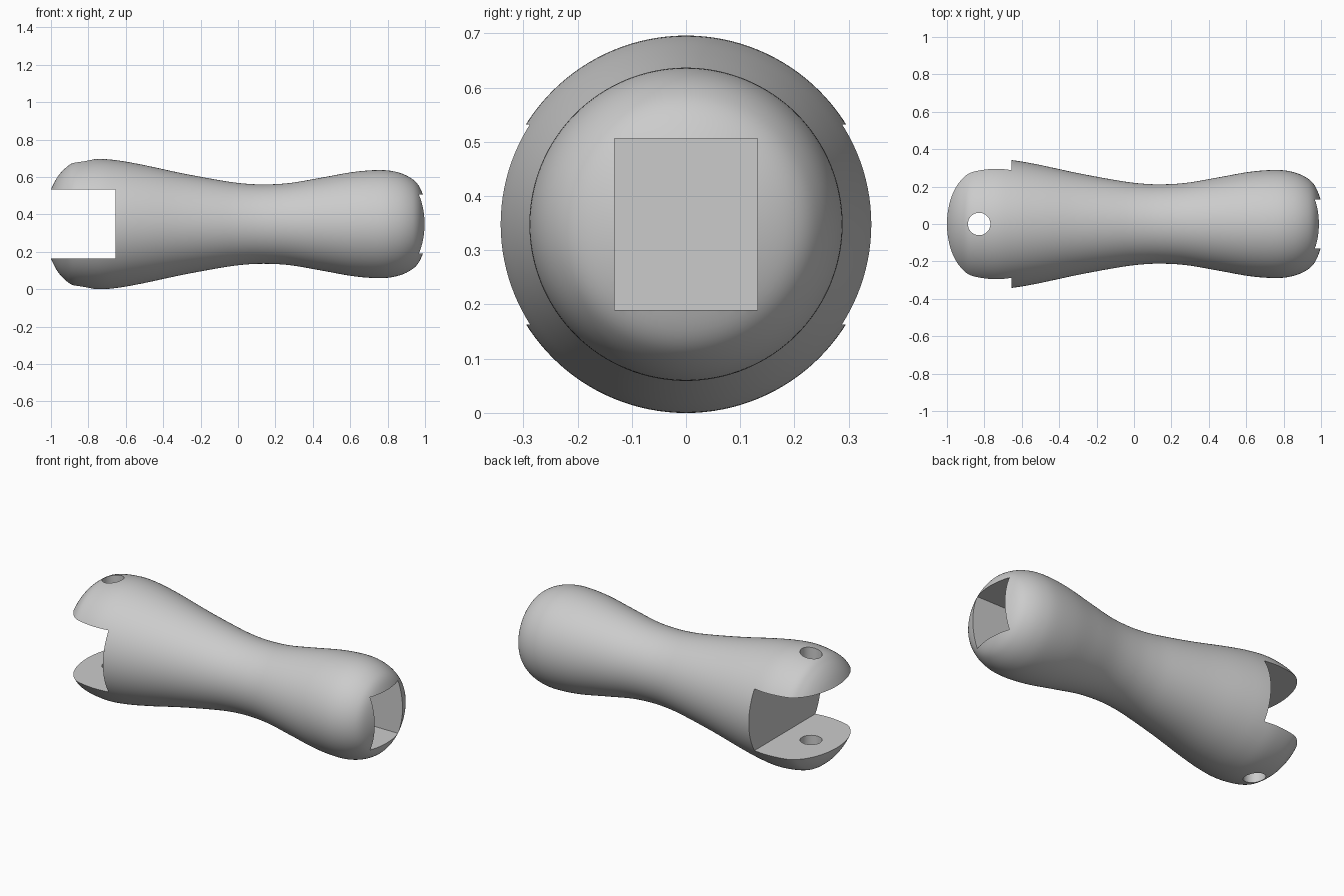
import bpy, math
from mathutils import Vector

cube = bpy.data.objects.get("Cube")
if cube:
    bpy.data.objects.remove(cube, do_unlink=True)

AXIS_Z = 0.348
SIDES = 128
STEPS = 6

# Body outline: position along x, radius
outline = [(-1.045, 0), (-1.035, 0.09), (-1.0, 0.185), (-0.965, 0.252), (-0.92, 0.302),
           (-0.865, 0.333), (-0.75, 0.348), (-0.64, 0.34), (-0.5, 0.315),
           (-0.3, 0.272), (-0.1, 0.235), (0.02, 0.218), (0.14, 0.212),
           (0.28, 0.22), (0.45, 0.249), (0.62, 0.279), (0.76, 0.289),
           (0.85, 0.278), (0.92, 0.249), (0.966, 0.206), (0.998, 0.13), (1.012, 0.06), (1.015, 0)]


def smooth_path(points):
    """Pass a smooth curve through the outline points."""
    pts = [Vector(p) for p in points]
    pts = [Vector((pts[1].x, -pts[1].y))] + pts + [Vector((pts[-2].x, -pts[-2].y))]
    path = []
    for a, b, c, d in zip(pts, pts[1:], pts[2:], pts[3:]):
        for i in range(STEPS):
            t = i / STEPS
            path.append(0.5 * (2 * b + (c - a) * t + (2 * a - 5 * b + 4 * c - d) * t**2
                               + (3 * b - a - 3 * c + d) * t**3))
    return path[1:]


def revolve(name, path):
    """Spin a path around the long axis and close both tips."""
    verts, faces = [], []
    for p in path:
        for k in range(SIDES):
            a = 2 * math.pi * k / SIDES
            verts.append((p.x, p.y * math.cos(a), AXIS_Z + p.y * math.sin(a)))
    for r in range(len(path) - 1):
        for k in range(SIDES):
            n = (k + 1) % SIDES
            i, j = r * SIDES, (r + 1) * SIDES
            faces.append((i + n, i + k, j + k, j + n))
    last = (len(path) - 1) * SIDES
    faces.append(tuple(range(SIDES)))
    faces.append(tuple(last + k for k in reversed(range(SIDES))))
    mesh = bpy.data.meshes.new(name)
    mesh.from_pydata(verts, [], faces)
    mesh.update()
    obj = bpy.data.objects.new(name, mesh)
    bpy.context.collection.objects.link(obj)
    return obj


def box(name, x0, x1, depth, height):
    bpy.ops.mesh.primitive_cube_add(size=1, location=((x0 + x1) / 2, 0, AXIS_Z))
    obj = bpy.context.object
    obj.name = name
    obj.scale = (x1 - x0, depth, height)
    return obj


# Waisted body
body = revolve("handle_body", smooth_path(outline))

grey = bpy.data.materials.new("plain_grey")
grey.use_nodes = True
colour = (0.6, 0.6, 0.6, 1)
grey.diffuse_color = colour
grey.node_tree.nodes["Principled BSDF"].inputs["Base Color"].default_value = colour
body.data.materials.append(grey)

# Open slot, end socket and pin hole
fork_slot = box("fork_slot_cutter", -1.3, -0.655, 1, 0.369)
end_socket = box("end_socket_cutter", 0.65, 1.3, 0.263, 0.316)
bpy.ops.mesh.primitive_cylinder_add(vertices=64, radius=0.06, depth=1,
                                    location=(-0.828, 0, AXIS_Z))
pin_hole = bpy.context.object
pin_hole.name = "pin_hole_cutter"

bpy.ops.object.select_all(action="DESELECT")
body.select_set(True)
bpy.context.view_layer.objects.active = body
for cutter in (fork_slot, end_socket, pin_hole):
    mod = body.modifiers.new(cutter.name, "BOOLEAN")
    mod.operation = "DIFFERENCE"
    mod.solver = "EXACT"
    mod.object = cutter
    bpy.ops.object.modifier_apply(modifier=mod.name)
    bpy.data.objects.remove(cutter, do_unlink=True)

bpy.ops.object.shade_smooth_by_angle(angle=math.radians(30))
